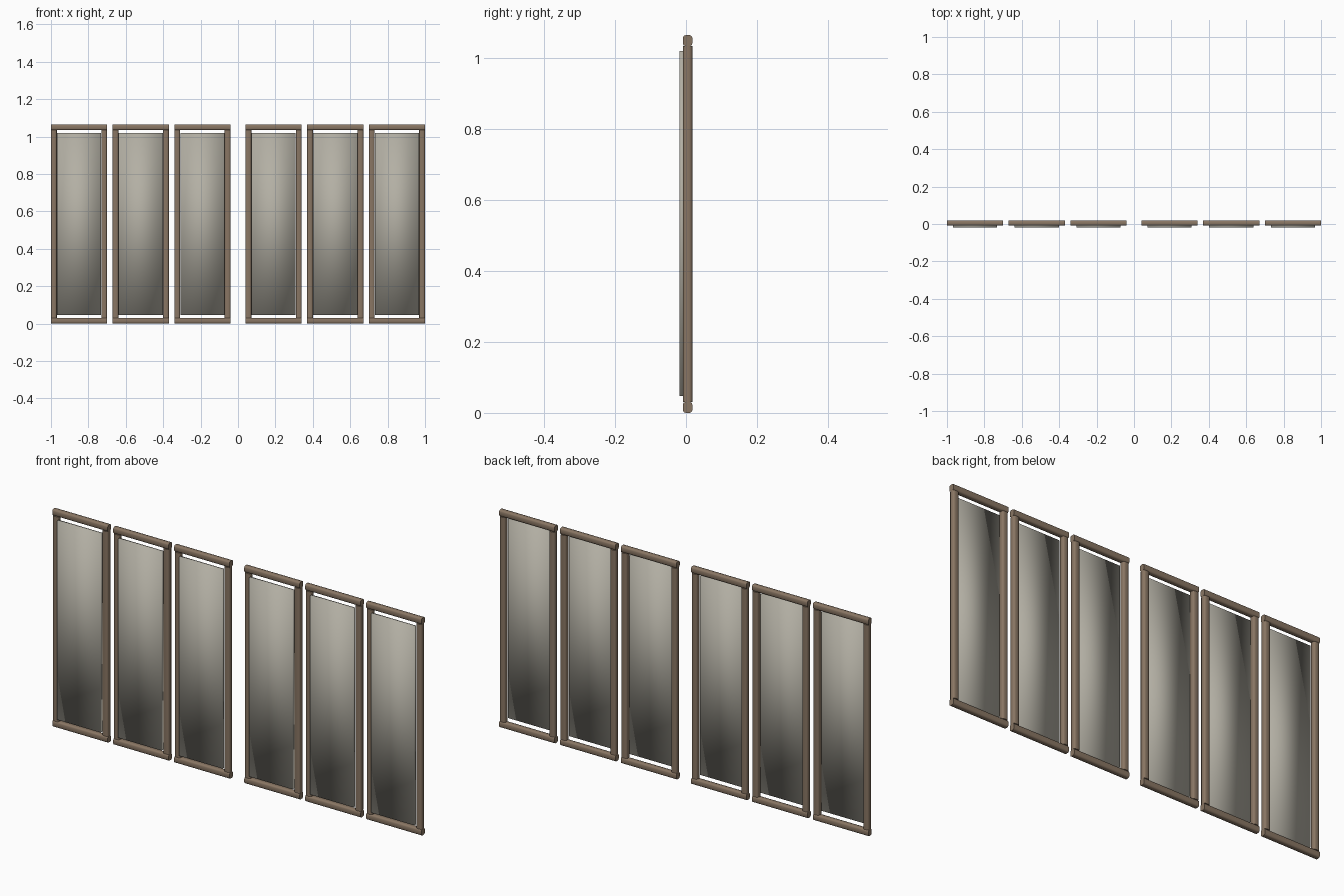
import bpy, bmesh

if "Cube" in bpy.data.objects:
    bpy.data.objects.remove(bpy.data.objects["Cube"])

HEIGHT, WIDTH, BAR = 1.065, 0.30, 0.031
FRONT, FRAME_FRONT, BACK = -0.018, -0.009, 0.018


def material(name, rgb):
    m = bpy.data.materials.new(name)
    m.diffuse_color = (*rgb, 1)
    m.use_nodes = True
    m.node_tree.nodes["Principled BSDF"].inputs["Base Color"].default_value = m.diffuse_color
    return m


wood = material("brown_frame", (0.25, 0.18, 0.125))
pane = material("grey_pane", (0.45, 0.43, 0.37))


def box(name, lo, hi, mat, bevel=0.0, axis=0):
    """Smooth box from corner to corner; the long edges may be rounded."""
    bm = bmesh.new()
    bmesh.ops.create_cube(bm, size=1)
    for v in bm.verts:
        v.co = [(a + b) / 2 + c * (b - a) for a, b, c in zip(lo, hi, v.co)]
    if bevel:
        edges = [e for e in bm.edges
                 if abs((e.verts[0].co - e.verts[1].co)[axis]) > 1e-4]
        bmesh.ops.bevel(bm, geom=edges, offset=bevel, segments=2,
                        profile=0.5, affect='EDGES')
    for f in bm.faces:
        f.smooth = True
    me = bpy.data.meshes.new(name)
    bm.to_mesh(me)
    bm.free()
    me.materials.append(mat)
    ob = bpy.data.objects.new(name, me)
    bpy.context.collection.objects.link(ob)
    if bevel:
        bpy.ops.object.select_all(action='DESELECT')
        ob.select_set(True)
        bpy.context.view_layer.objects.active = ob
        bpy.ops.object.shade_smooth_by_angle(angle=1.0)
    return ob


# six identical framed panels, with a wider gap in the middle
for i, x in enumerate((-0.85, -0.52, -0.19, 0.19, 0.52, 0.85), 1):
    l, r = x - WIDTH / 2, x + WIDTH / 2
    # full-width rails
    for part, z in (("bottom_rail", 0), ("top_rail", HEIGHT - BAR)):
        box(f"{part}_{i}", (l, FRAME_FRONT, z), (r, BACK, z + BAR),
            wood, 0.008, 0)
    # stiles between the rails
    for part, sx in (("left_stile", l), ("right_stile", r - BAR)):
        box(f"{part}_{i}", (sx, FRAME_FRONT, BAR),
            (sx + BAR, BACK, HEIGHT - BAR), wood, 0.008, 2)
    # pane standing slightly proud of the frame
    box(f"pane_{i}", (x - 0.118, FRONT, 0.047), (x + 0.118, -0.004, 1.02), pane)
